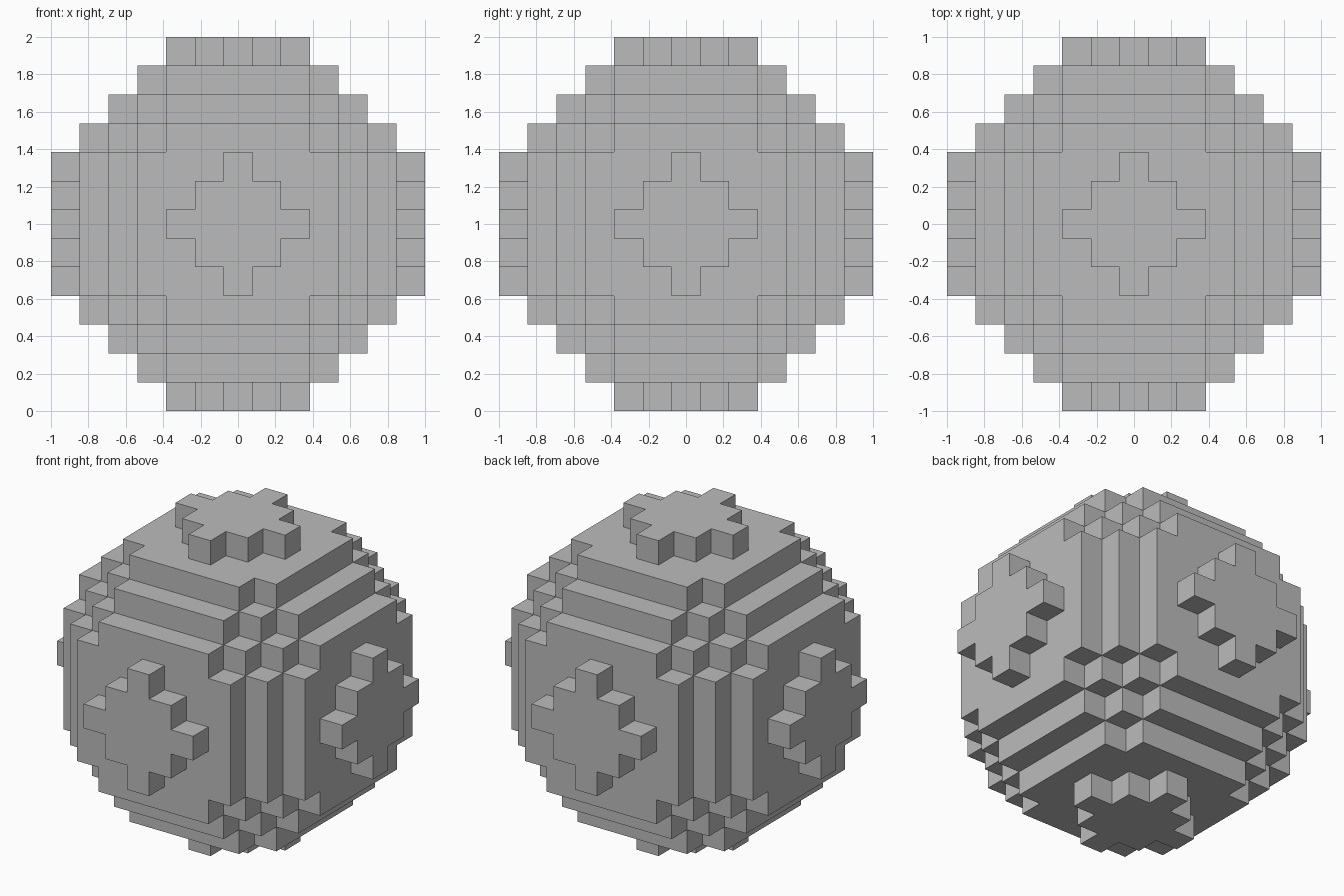
import bpy
import bmesh
from mathutils import Vector

if "Cube" in bpy.data.objects:
    bpy.data.objects.remove(bpy.data.objects["Cube"])

# Block ball: 13 cubes across, keeping every cube whose centre lies in the sphere
N = 6
CELL = 2 / (2 * N + 1)
LIMIT = 40.5  # squared radius in cells


def filled(p):
    return p.length_squared <= LIMIT


mat = bpy.data.materials.new("grey")
mat.diffuse_color = (0.5, 0.5, 0.5, 1)
mat.use_nodes = True
mat.node_tree.nodes["Principled BSDF"].inputs["Base Color"].default_value = mat.diffuse_color

bm = bmesh.new()
axes = [Vector((1, 0, 0)), Vector((0, 1, 0)), Vector((0, 0, 1))]
span = range(-N, N + 1)
centre = Vector((0, 0, 1))

# Outer skin: one square for each cube side with no neighbour
for x in span:
    for y in span:
        for z in span:
            p = Vector((x, y, z))
            if not filled(p):
                continue
            for i in range(3):
                for s in (-1, 1):
                    n = axes[i] * s
                    if filled(p + n):
                        continue
                    u = axes[(i + 1) % 3] * s
                    v = axes[(i + 2) % 3]
                    corners = [(-1, -1), (1, -1), (1, 1), (-1, 1)]
                    bm.faces.new([bm.verts.new(centre + CELL * (p + (n + u * a + v * b) / 2))
                                  for a, b in corners])

bmesh.ops.remove_doubles(bm, verts=bm.verts[:], dist=1e-4)

mesh = bpy.data.meshes.new("block_ball")
bm.to_mesh(mesh)
bm.free()
mesh.materials.append(mat)
ball = bpy.data.objects.new("block_ball", mesh)
bpy.context.collection.objects.link(ball)
